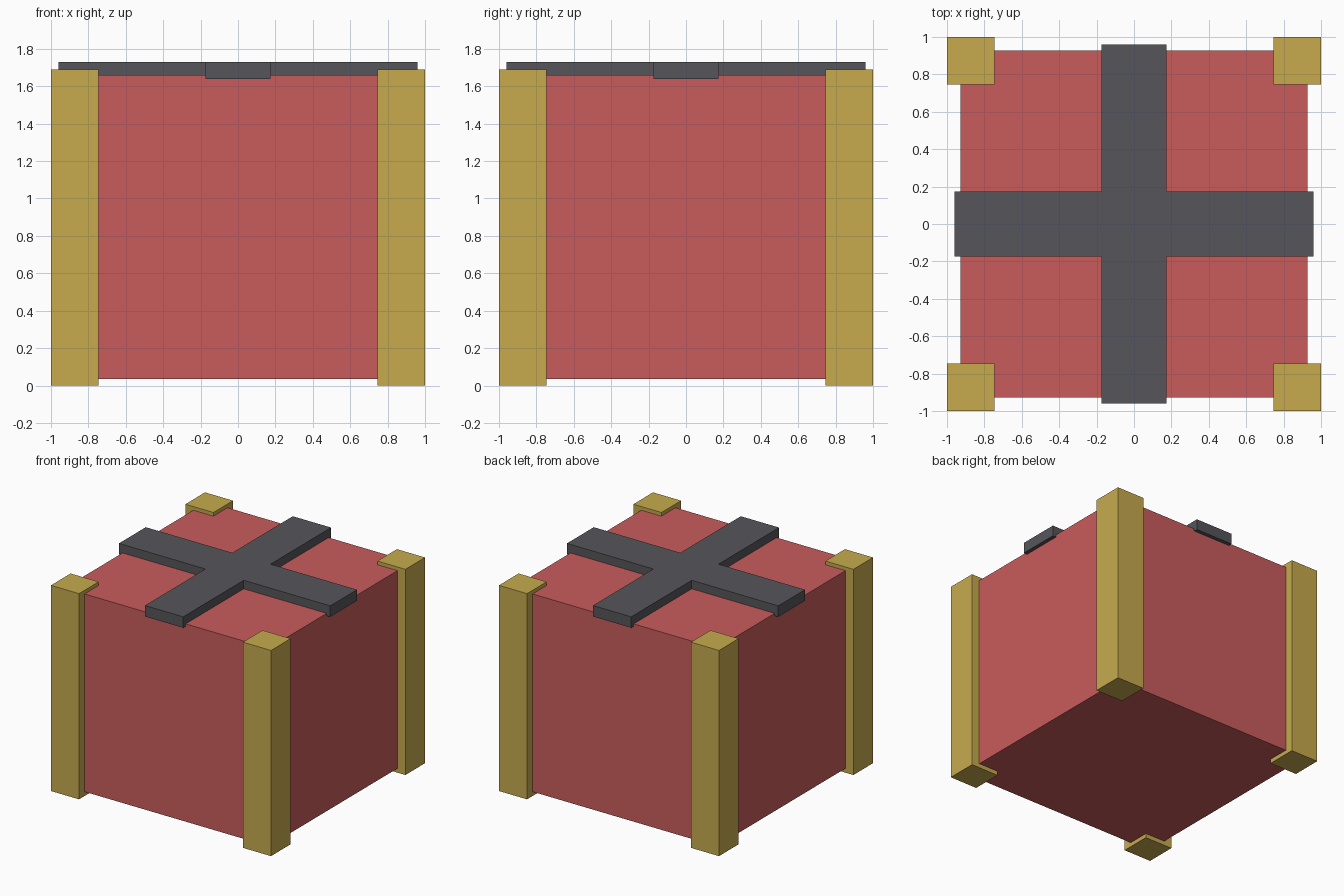
import bpy
import bmesh
from mathutils import Vector

default = bpy.data.objects.get("Cube")
if default:
    bpy.data.objects.remove(default, do_unlink=True)


def material(name, color):
    mat = bpy.data.materials.new(name)
    mat.use_nodes = True
    mat.diffuse_color = (*color, 1)
    bsdf = next(n for n in mat.node_tree.nodes if n.type == "BSDF_PRINCIPLED")
    bsdf.inputs["Base Color"].default_value = (*color, 1)
    return mat


red = material("red", (0.584, 0.107, 0.107))
gold = material("gold", (0.571, 0.407, 0.076))
grey = material("dark grey", (0.093, 0.093, 0.105))


def prism(name, outline, bottom, top, mat):
    """Extrude a flat outline upward from bottom to top."""
    bm = bmesh.new()
    face = bm.faces.new([bm.verts.new((x, y, bottom)) for x, y in outline])
    new = bmesh.ops.extrude_face_region(bm, geom=[face])["geom"]
    verts = [v for v in new if isinstance(v, bmesh.types.BMVert)]
    bmesh.ops.translate(bm, verts=verts, vec=Vector((0, 0, top - bottom)))
    bmesh.ops.recalc_face_normals(bm, faces=bm.faces)
    mesh = bpy.data.meshes.new(name)
    bm.to_mesh(mesh)
    bm.free()
    mesh.materials.append(mat)
    obj = bpy.data.objects.new(name, mesh)
    bpy.context.collection.objects.link(obj)
    return obj


def square(cx, cy, half):
    return [(cx - half, cy - half), (cx + half, cy - half),
            (cx + half, cy + half), (cx - half, cy + half)]


# Box body
prism("box_body", square(0, 0, 0.928), 0.035, 1.66, red)

# Four corner posts
post_half = 0.1275
offset = 1 - post_half
for side, sx in (("right", -1), ("left", 1)):
    for end, sy in (("front", -1), ("back", 1)):
        prism(f"{end}_{side}_post", square(sx * offset, sy * offset, post_half),
              0, 1.69, gold)

# Crossed strap on the lid: one arm outline turned four times
w, l = 0.174, 0.96
cross = []
arm = [(l, -w), (l, w), (w, w)]
for turn in range(4):
    cross += arm
    arm = [(-y, x) for x, y in arm]
prism("lid_cross", cross, 1.64, 1.73, grey)
